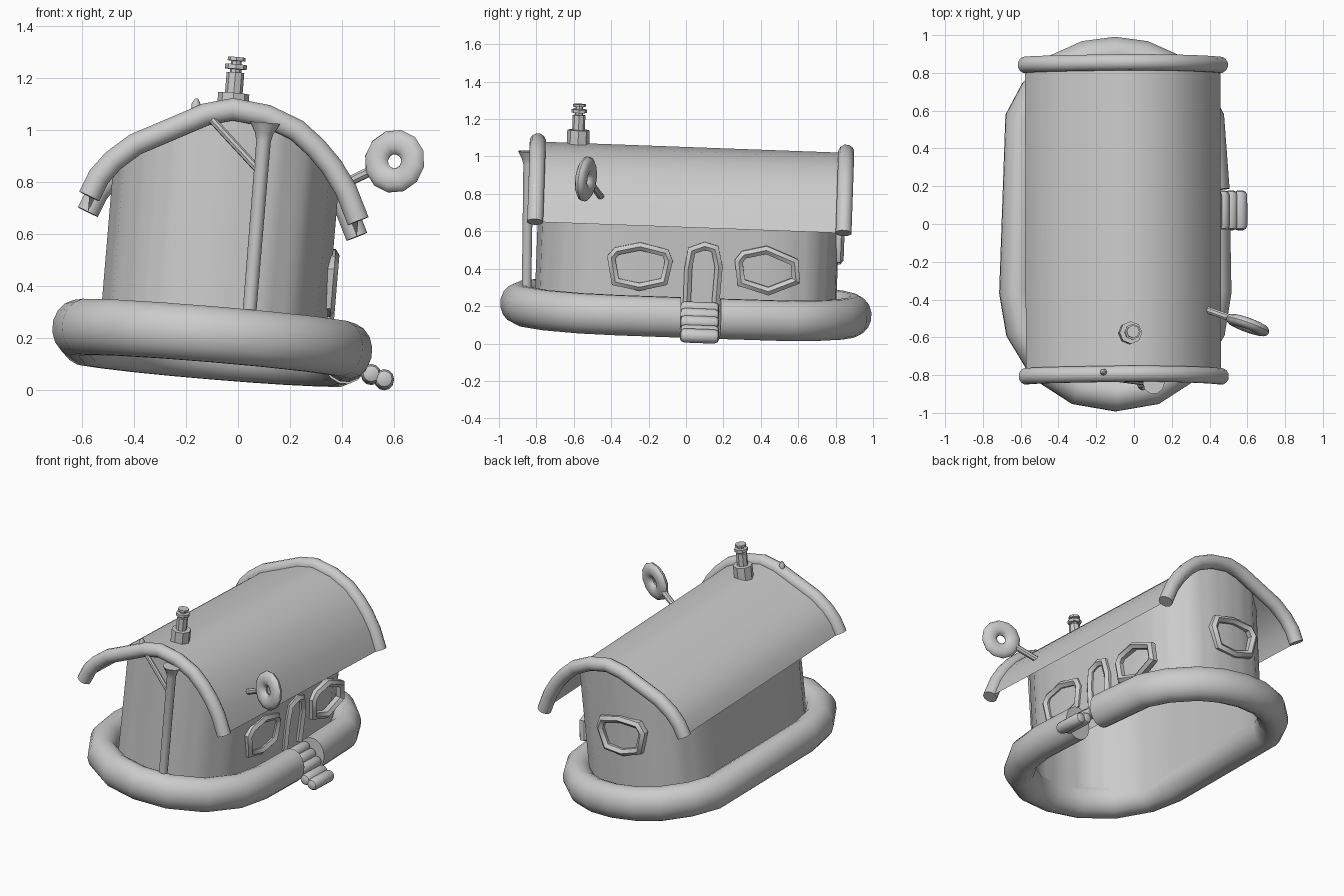
import bpy, bmesh, math
from mathutils import Matrix, Vector as V

cube = bpy.data.objects.get("Cube")
if cube:
    bpy.data.objects.remove(cube, do_unlink=True)

mat = bpy.data.materials.new("plain grey")
mat.use_nodes = True
GREY = (0.6, 0.6, 0.6, 1)
mat.diffuse_color = GREY
mat.node_tree.nodes["Principled BSDF"].inputs["Base Color"].default_value = GREY

# The whole boat lists a little: M maps boat space to world space
M = (Matrix.Translation((-0.1, 0, 0.182)) @ Matrix.Rotation(math.radians(4.8), 4, 'Y')
     @ Matrix.Rotation(math.radians(-2.1), 4, 'X'))
MI = M.inverted()
UP = M.to_3x3() @ V((0, 0, 1))
FORE = M.to_3x3() @ V((0, 1, 0))
made = []


def finish(name, bm, mtx):
    bmesh.ops.recalc_face_normals(bm, faces=bm.faces)
    bm.transform(mtx)
    me = bpy.data.meshes.new(name)
    bm.to_mesh(me)
    bm.free()
    me.materials.append(mat)
    ob = bpy.data.objects.new(name, me)
    bpy.context.collection.objects.link(ob)
    made.append(ob)


def skin(bm, rows, loop_u=False, loop_v=True, caps=False):
    """Bridge rows of points into a surface."""
    vs = [[bm.verts.new(p) for p in r] for r in rows]
    n, m = len(vs), len(vs[0])
    for i in range(n if loop_u else n - 1):
        for j in range(m if loop_v else m - 1):
            a, b = vs[i], vs[(i + 1) % n]
            k = (j + 1) % m
            bm.faces.new((a[j], a[k], b[k], b[j]))
    if caps:
        bm.faces.new(vs[0])
        bm.faces.new(vs[-1])


def tube(name, pts, r, rn, normal, sides=12, closed=False):
    """Sweep an oval section (r in the path's plane, rn across it) along a flat path."""
    pts, nrm, rows = [V(p) for p in pts], V(normal), []
    n = len(pts)
    for i, p in enumerate(pts):
        a = (p - pts[i - 1]).normalized() if closed or i else None
        b = (pts[(i + 1) % n] - p).normalized() if closed or i < n - 1 else None
        a, b = a or b, b or a
        t = (a + b).normalized()
        side = t.cross(nrm).normalized() / max(t.dot(a), 0.5)
        ring = [2 * math.pi * (k + 0.5) / sides for k in range(sides)]
        rows.append([p + r * math.cos(u) * side + rn * math.sin(u) * nrm for u in ring])
    bm = bmesh.new()
    skin(bm, rows, loop_u=closed, caps=not closed)
    finish(name, bm, M)


def lathe(name, base, axis, profile, sides=8, closed=False):
    """Turn a (radius, height) profile around an axis, in world space."""
    rows = [[(r * math.cos(2 * math.pi * k / sides), r * math.sin(2 * math.pi * k / sides), h)
             for k in range(sides)] for r, h in profile]
    bm = bmesh.new()
    skin(bm, rows, loop_u=closed, caps=not closed)
    rot = V((0, 0, 1)).rotation_difference(V(axis)).to_matrix().to_4x4()
    finish(name, bm, Matrix.Translation(base) @ rot)


def rod(name, a, b, r, sides=10):
    d = V(b) - V(a)
    lathe(name, a, d, [(r, 0), (r, d.length)], sides)


# Float ring, open where the steps pass through
front = [(0.525, -0.36), (0.492, -0.56), (0.378, -0.75), (0.197, -0.867), (0, -0.901)]
back = [(0.49, 0.555), (0.415, 0.695), (0.285, 0.82), (0.15, 0.88), (0, 0.9)]
path = ([(0.517, 0.18)] + back + [(-x, y) for x, y in back[-2::-1]]
        + [(-x, y) for x, y in front] + front[-2::-1] + [(0.52, -0.03)])
tube("float_ring", [(x, y, 0) for x, y in path], 0.092, 0.109, (0, 0, 1), 16)

# Roof profile, read as x and z at the front gable
arch = [(-0.572, 0.745), (-0.535, 0.82), (-0.48, 0.882), (-0.395, 0.945), (-0.265, 1.0),
        (-0.125, 1.06), (-0.02, 1.08), (0.11, 1.055), (0.225, 1.0), (0.3, 0.932),
        (0.36, 0.86), (0.415, 0.77), (0.462, 0.65)]
arch = [(q.x, q.z) for q in (MI @ V((x, -0.8, z)) for x, z in arch)]


def roof_height(x):
    for (x0, z0), (x1, z1) in zip(arch, arch[1:]):
        if x0 <= x <= x1:
            return z0 + (z1 - z0) * (x - x0) / (x1 - x0)
    return arch[-1][1]


bm = bmesh.new()
skin(bm, [[(x, y, z) for x, z in arch] for y in (-0.825, 0.825)], loop_v=False)
finish("roof", bm, M)
for name, y in (("front_roof_trim", -0.825), ("back_roof_trim", 0.825)):
    tube(name, [(x, y, z) for x, z in arch], 0.044, 0.044, (0, 1, 0), 12)

# Cabin wall, an open shell trimmed to the roof
half = [(0, -0.81), (0.18, -0.785), (0.3, -0.705), (0.395, -0.555), (0.435, -0.36), (0.432, 0.1),
        (0.405, 0.52), (0.34, 0.675), (0.23, 0.765), (0.11, 0.795), (0, 0.802)]
outline = half + [(-x, y) for x, y in reversed(half[1:-1])]
fine = []
for (x0, y0), (x1, y1) in zip(outline, outline[1:] + outline[:1]):
    fine += [(x0 + (x1 - x0) * k / 3, y0 + (y1 - y0) * k / 3) for k in range(3)]
bm = bmesh.new()
skin(bm, [[(x, y, -0.02) for x, y in fine], [(x, y, roof_height(x)) for x, y in fine]])
finish("cabin_wall", bm, M)


# Window and door frames, given as y and z on the door side
def side_frame(name, pts, closed):
    loc = [MI @ V((0.36, y, z)) for y, z in pts]
    tube(name, [(0.428, q.y, q.z) for q in loc], 0.024, 0.032, (1, 0, 0), 6, closed)


side_frame("front_window_frame", [(-0.4, 0.46), (-0.37, 0.495), (-0.245, 0.52), (-0.11, 0.485),
                                  (-0.092, 0.44), (-0.118, 0.33), (-0.25, 0.302),
                                  (-0.378, 0.33)], True)
side_frame("rear_window_frame", [(0.282, 0.44), (0.31, 0.475), (0.43, 0.5), (0.58, 0.435),
                                 (0.588, 0.335), (0.44, 0.278), (0.295, 0.325)], True)
side_frame("door_frame", [(0.005, 0.21), (0.012, 0.4), (0.03, 0.497), (0.1, 0.522), (0.155, 0.505),
                          (0.175, 0.41), (0.158, 0.21)], False)
tube("back_window_frame", [(x - 0.03, 0.798, z + 0.4) for x, z in
                           [(-0.16, 0.045), (-0.13, 0.095), (0, 0.11), (0.13, 0.09), (0.155, 0.03),
                            (0.12, -0.09), (0, -0.11), (-0.12, -0.08)]],
     0.024, 0.034, (0, 1, 0), 6, True)

# Steps, a flight of bars with rounded ends
for i, (x, z, r) in enumerate([(0.385, 0.19, 0.036), (0.43, 0.155, 0.036), (0.47, 0.115, 0.036),
                               (0.512, 0.064, 0.038), (0.562, 0.044, 0.038)]):
    lathe(f"step_{i + 1}", (x, -0.033, z), FORE,
          [(r * s, h) for s, h in ((0.4, 0), (0.8, 0.007), (1, 0.025), (1, 0.185),
                                   (0.8, 0.203), (0.4, 0.21))], 12)

# Front post with a flared head, its brace and a small knob
a, b = V((0.03, -0.855, 0.13)), V((0.104, -0.842, 1.028))
h = (b - a).length
lathe("front_post", a, b - a, [(0.026, 0), (0.028, h - 0.07), (0.036, h - 0.04), (0.058, h)], 10)
rod("post_brace", (-0.1, -0.82, 1.04), (0.075, -0.842, 0.85), 0.015, 8)
lathe("trim_knob", (-0.163, -0.785, 1.075), UP, [(0.017, 0), (0.018, 0.025), (0.006, 0.046)], 8)

# Chimney
lathe("chimney", (-0.024, -0.578, 1.05), UP,
      [(0.06, 0), (0.06, 0.092), (0.034, 0.093), (0.034, 0.172), (0.022, 0.173), (0.022, 0.184),
       (0.042, 0.185), (0.042, 0.203), (0.02, 0.204), (0.02, 0.216), (0.034, 0.217),
       (0.034, 0.231)], 8)

# Dish with a hole, on a stick
oval = [2 * math.pi * k / 12 for k in range(12)]
lathe("dish", (0.602, -0.535, 0.88), (-0.34, -0.94, 0.12),
      [(0.075 + 0.048 * math.cos(u), 0.03 * math.sin(u)) for u in oval], 12, True)
rod("dish_stick", (0.39, -0.455, 0.785), (0.53, -0.505, 0.852), 0.019, 8)

# Smooth shading with sharp edges kept
bpy.ops.object.select_all(action='DESELECT')
for ob in made:
    ob.select_set(True)
bpy.context.view_layer.objects.active = made[0]
bpy.ops.object.shade_smooth_by_angle(angle=math.radians(40))
